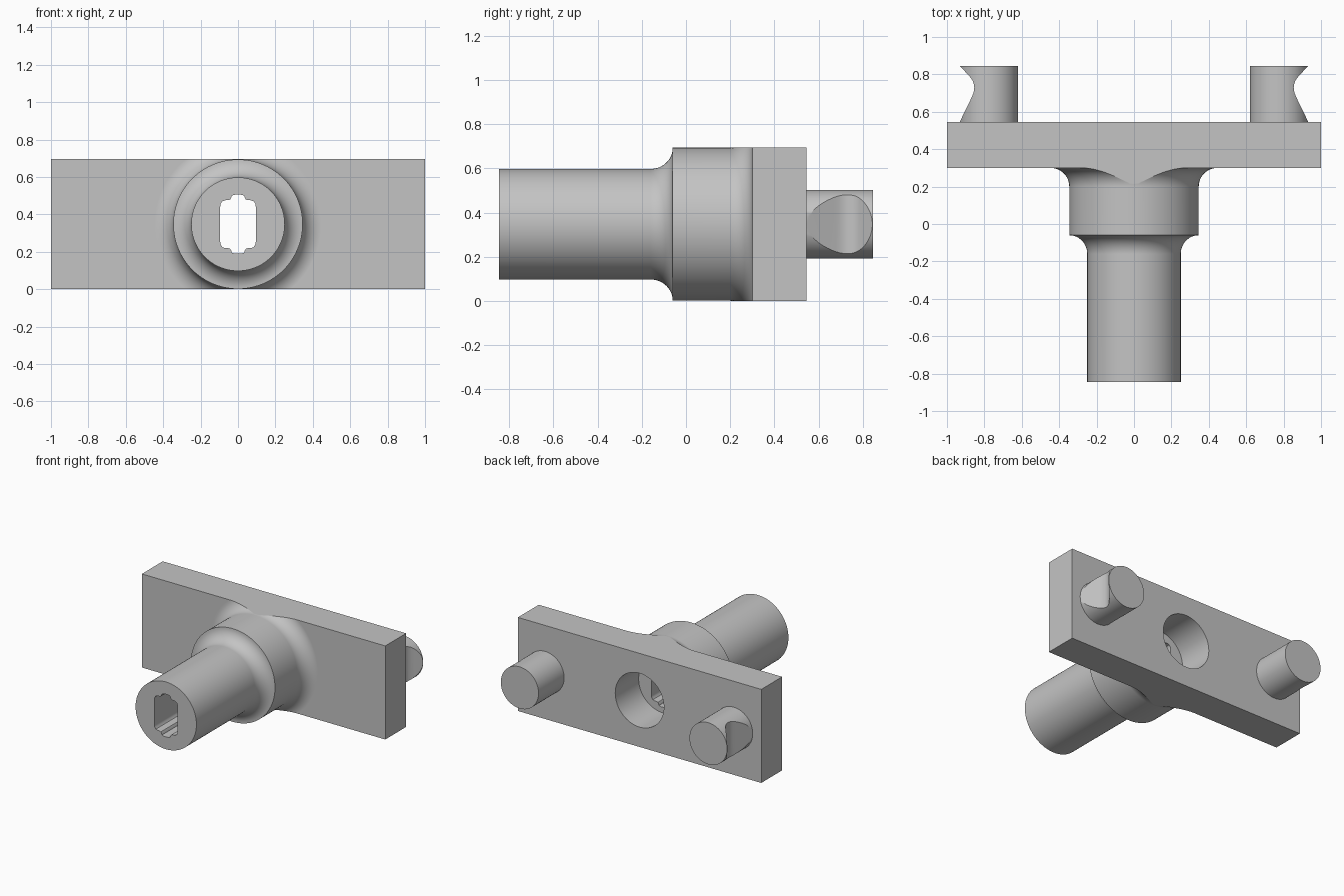
import bpy, bmesh, math
from mathutils import Matrix, Vector

if "Cube" in bpy.data.objects:
    bpy.data.objects.remove(bpy.data.objects["Cube"])

HEIGHT = 0.695
MID = HEIGHT / 2
PLATE_FRONT, PLATE_BACK = 0.30, 0.545
TIP, END = -0.845, 0.845

grey = bpy.data.materials.new("plain grey")
grey.use_nodes = True
colour = (0.55, 0.55, 0.55, 1)
grey.diffuse_color = colour
grey.node_tree.nodes["Principled BSDF"].inputs["Base Color"].default_value = colour


def finish(name, bm):
    bmesh.ops.recalc_face_normals(bm, faces=bm.faces)
    mesh = bpy.data.meshes.new(name)
    bm.to_mesh(mesh)
    bm.free()
    mesh.materials.append(grey)
    obj = bpy.data.objects.new(name, mesh)
    bpy.context.collection.objects.link(obj)
    return obj


def box(name, low, high):
    bm = bmesh.new()
    low, high = Vector(low), Vector(high)
    bmesh.ops.create_cube(bm, size=1)
    bmesh.ops.scale(bm, vec=high - low, verts=bm.verts)
    bmesh.ops.translate(bm, vec=(low + high) / 2, verts=bm.verts)
    return finish(name, bm)


def lathe(name, profile, x=0, steps=96):
    """Solid of revolution about a y axis at mid height; profile is (y, radius)."""
    bm = bmesh.new()
    rings = []
    for y, r in profile:
        angles = [math.tau * i / steps for i in range(steps)]
        rings.append([bm.verts.new((x + r * math.cos(a), y, MID + r * math.sin(a))) for a in angles])
    for a, b in zip(rings, rings[1:]):
        for i in range(steps):
            j = (i + 1) % steps
            bm.faces.new((a[i], a[j], b[j], b[i]))
    bm.faces.new(rings[0])
    bm.faces.new(rings[-1])
    return finish(name, bm)


def prism(name, points, push):
    bm = bmesh.new()
    face = bm.faces.new([bm.verts.new(p) for p in points])
    new = bmesh.ops.extrude_face_region(bm, geom=[face])["geom"]
    bmesh.ops.translate(bm, vec=push, verts=[v for v in new if isinstance(v, bmesh.types.BMVert)])
    return finish(name, bm)


def combine(obj, other, operation):
    mod = obj.modifiers.new(operation.lower(), "BOOLEAN")
    mod.operation, mod.object, mod.solver = operation, other, "EXACT"
    bpy.context.view_layer.objects.active = obj
    bpy.ops.object.modifier_apply(modifier=mod.name)
    bpy.data.objects.remove(other)


def smooth(obj):
    bpy.ops.object.select_all(action="DESELECT")
    obj.select_set(True)
    bpy.context.view_layer.objects.active = obj
    bpy.ops.object.shade_smooth_by_angle(angle=math.radians(30))
    mod = obj.modifiers.new("weighted normals", "WEIGHTED_NORMAL")
    mod.keep_sharp = True


# Shaft and collar with concave fillets
FILLET, SHAFT, COLLAR = 0.10, 0.25, 0.346
quarter = [math.pi / 2 * i / 12 for i in range(13)]
profile = [(TIP, SHAFT)]
profile += [(-0.16 + FILLET * math.sin(t), COLLAR - (COLLAR - SHAFT) * math.cos(t)) for t in quarter]
profile += [(PLATE_FRONT - FILLET + FILLET * math.sin(t), COLLAR + FILLET * (1 - math.cos(t))) for t in quarter]
profile.append((0.4, COLLAR + FILLET))
body = lathe("shaft_and_plate", profile)

# Plate, trimmed together with the flare to the plate height
combine(body, box("plate", (-1.2, PLATE_FRONT, -0.3), (1.2, PLATE_BACK, 1)), "UNION")
combine(body, box("trim", (-1, -1, 0), (1, 1, HEIGHT)), "INTERSECT")

# Round bore at the back, keyed slot through the shaft
combine(body, lathe("bore", [(0.27, 0.2), (0.7, 0.2)], steps=64), "DIFFERENCE")
corner = [(0.095, 0.095), (0.092, 0.111), (0.083, 0.123), (0.068, 0.128), (0.052, 0.128),
          (0.042, 0.132), (0.036, 0.142), (0.033, 0.153), (0.015, 0.158)]
half = corner + [(-x, z) for x, z in reversed(corner)]
outline = half + [(-x, -z) for x, z in half]
combine(body, prism("slot", [(x, -1, MID + z) for x, z in outline], (0, 1.4, 0)), "DIFFERENCE")
smooth(body)

# Pegs with a rounded notch on the outer side
notch = [(1.1, 0.43), (0.988, 0.43), (0.868, 0.677), (0.860, 0.697), (0.855, 0.715), (0.854, 0.732),
         (0.857, 0.750), (0.863, 0.766), (0.873, 0.781), (0.886, 0.797), (0.99, 0.906), (1.1, 0.906)]
for side, label in ((1, "left"), (-1, "right")):
    peg = lathe(label + "_peg", [(PLATE_BACK - 0.02, 0.155), (END, 0.155)], x=side * 0.775, steps=64)
    cutter = prism("notch", [(side * x, y, -0.1) for x, y in notch], (0, 0, 1))
    combine(peg, cutter, "DIFFERENCE")
    smooth(peg)
